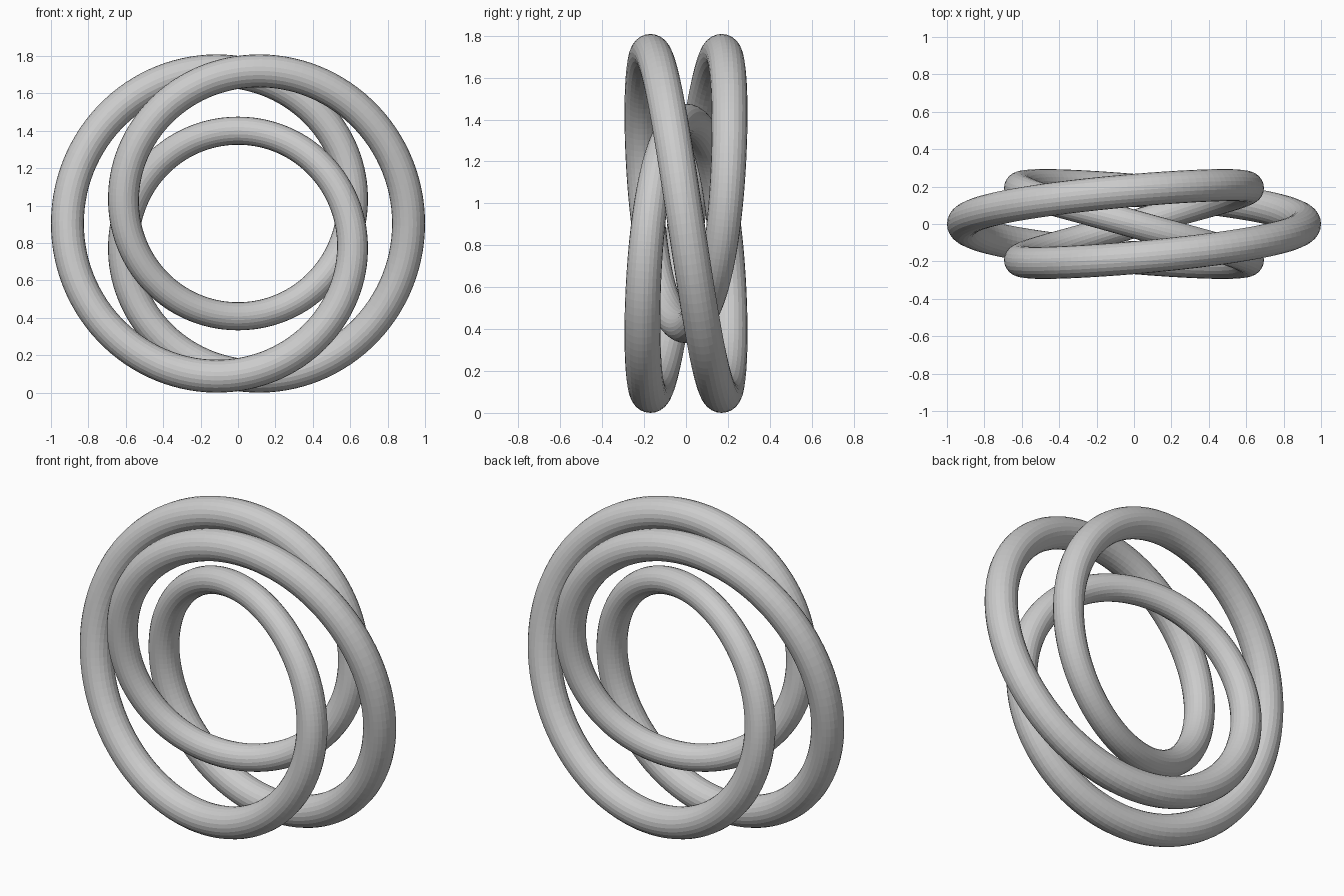
import bpy, bmesh
from math import sin, cos, pi
from mathutils import Vector

if "Cube" in bpy.data.objects:
    bpy.data.objects.remove(bpy.data.objects["Cube"])

MAJOR, MINOR = 0.704, 0.208   # radii of the torus the tube winds on
STEPS, SIDES = 384, 24


def path(i):
    """Point on the (3, 2) torus knot, standing upright."""
    a = 6 * pi * i / STEPS
    p = a * 2 / 3
    r = MAJOR + MINOR * cos(p)
    return Vector((r * cos(a), -MINOR * sin(p), r * sin(a)))


# Tube swept along the knot, slightly thinner toward the centre
bm = bmesh.new()
rings = []
for i in range(STEPS):
    c = path(i)
    t = (path(i + 1) - path(i - 1)).normalized()
    n = t.cross(Vector((0, 1, 0))).normalized()
    b = n.cross(t)
    p = 4 * pi * i / STEPS
    rad = 0.0835 + 0.0065 * cos(p) - 0.002 * cos(2 * p)
    rings.append([bm.verts.new(c + rad * (n * cos(2 * pi * k / SIDES) + b * sin(2 * pi * k / SIDES)))
                  for k in range(SIDES)])
for i in range(STEPS):
    r0, r1 = rings[i], rings[(i + 1) % STEPS]
    for k in range(SIDES):
        j = (k + 1) % SIDES
        bm.faces.new((r0[k], r0[j], r1[j], r1[k]))
bmesh.ops.recalc_face_normals(bm, faces=bm.faces)

# Stand it on the ground
low = min(v.co.z for v in bm.verts)
bmesh.ops.translate(bm, verts=bm.verts, vec=(0, 0, -low))

mesh = bpy.data.meshes.new("knot_tube")
bm.to_mesh(mesh)
bm.free()
knot = bpy.data.objects.new("knot_tube", mesh)
bpy.context.collection.objects.link(knot)
